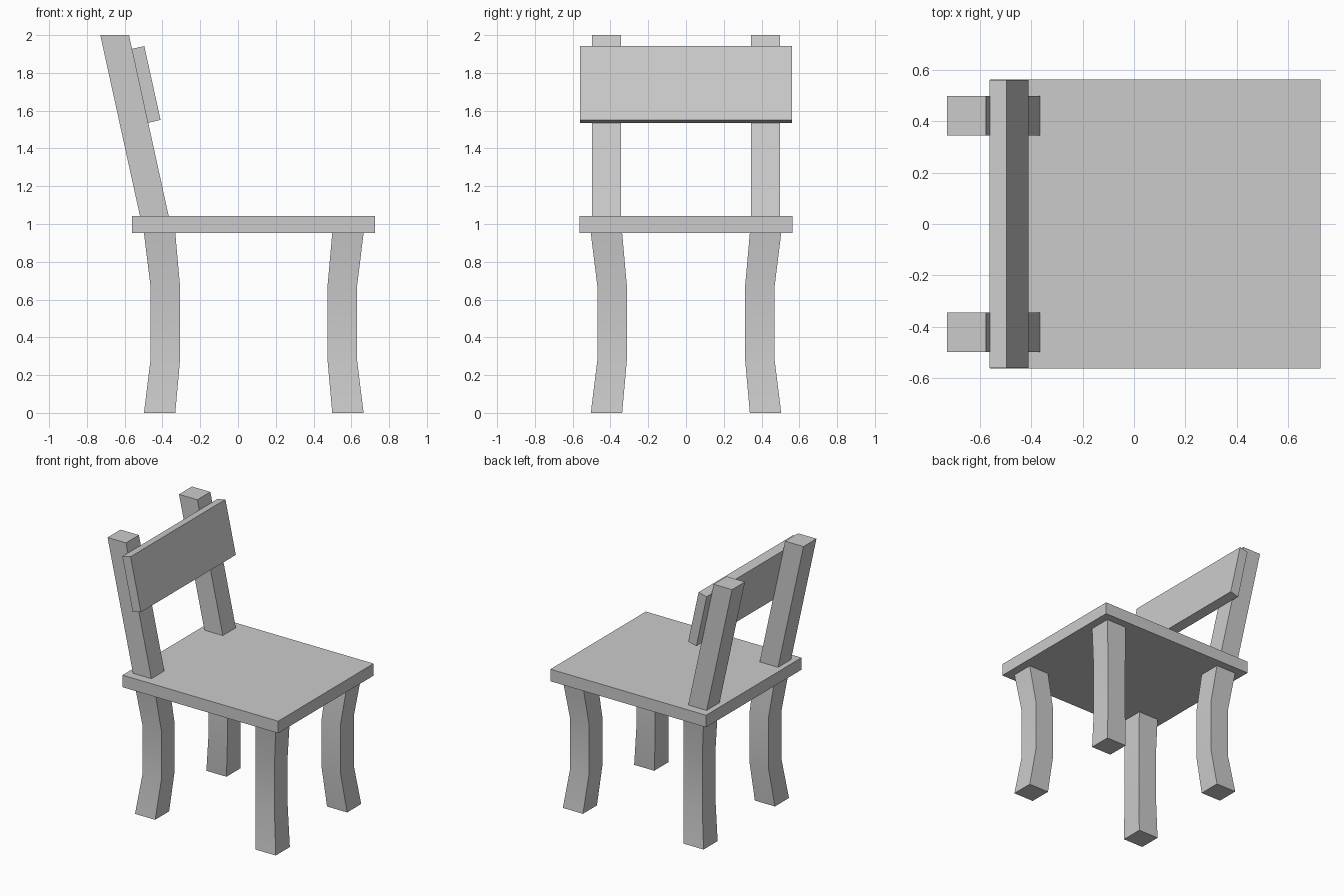
import bpy, bmesh

if "Cube" in bpy.data.objects:
    bpy.data.objects.remove(bpy.data.objects["Cube"])


def loft(name, rings, smooth=False):
    """Skin a stack of four-point rings and cap both ends."""
    bm = bmesh.new()
    loops = [[bm.verts.new(p) for p in ring] for ring in rings]
    for a, b in zip(loops, loops[1:]):
        for i in range(4):
            j = (i + 1) % 4
            bm.faces.new((a[i], a[j], b[j], b[i]))
    bm.faces.new(loops[0][::-1])
    bm.faces.new(loops[-1])
    bmesh.ops.recalc_face_normals(bm, faces=bm.faces)
    me = bpy.data.meshes.new(name)
    bm.to_mesh(me)
    bm.free()
    ob = bpy.data.objects.new(name, me)
    bpy.context.collection.objects.link(ob)
    if smooth:
        bpy.ops.object.select_all(action='DESELECT')
        ob.select_set(True)
        bpy.context.view_layer.objects.active = ob
        bpy.ops.object.shade_smooth_by_angle()
    return ob


def rect(x0, x1, y0, y1, z):
    return [(x0, y0, z), (x1, y0, z), (x1, y1, z), (x0, y1, z)]


def extrude_y(name, profile, y0, y1):
    return loft(name, [[(x, y, z) for x, z in profile] for y in (y0, y1)])


# Seat board
loft("seat", [rect(-0.56, 0.726, -0.563, 0.563, z) for z in (0.952, 1.042)])

# Four legs, bowed inwards in the middle
for end, cx, sx in (("rear", -0.415, 1), ("front", 0.582, -1)):
    for side, sy in (("right", -1), ("left", 1)):
        rings = []
        for z, bow, h in ((0, 0, 0.083), (0.29, 0.031, 0.078),
                          (0.66, 0.031, 0.078), (0.952, 0, 0.083)):
            x, y = cx + sx * bow, sy * (0.421 - bow)
            rings.append(rect(x - h, x + h, y - h, y + h, z))
        loft(f"{end}_leg_{side}", rings, smooth=True)

# Leaning back posts
post = [(-0.519, 1.042), (-0.367, 1.042), (-0.577, 2.0), (-0.729, 2.0)]
for side, y0, y1 in (("right", -0.498, -0.345), ("left", 0.345, 0.498)):
    extrude_y(f"back_post_{side}", post, y0, y1)

# Backrest board lying on the front of the posts
board = [(-0.478, 1.535), (-0.41, 1.551), (-0.496, 1.942), (-0.563, 1.927)]
extrude_y("backrest", board, -0.56, 0.56)
